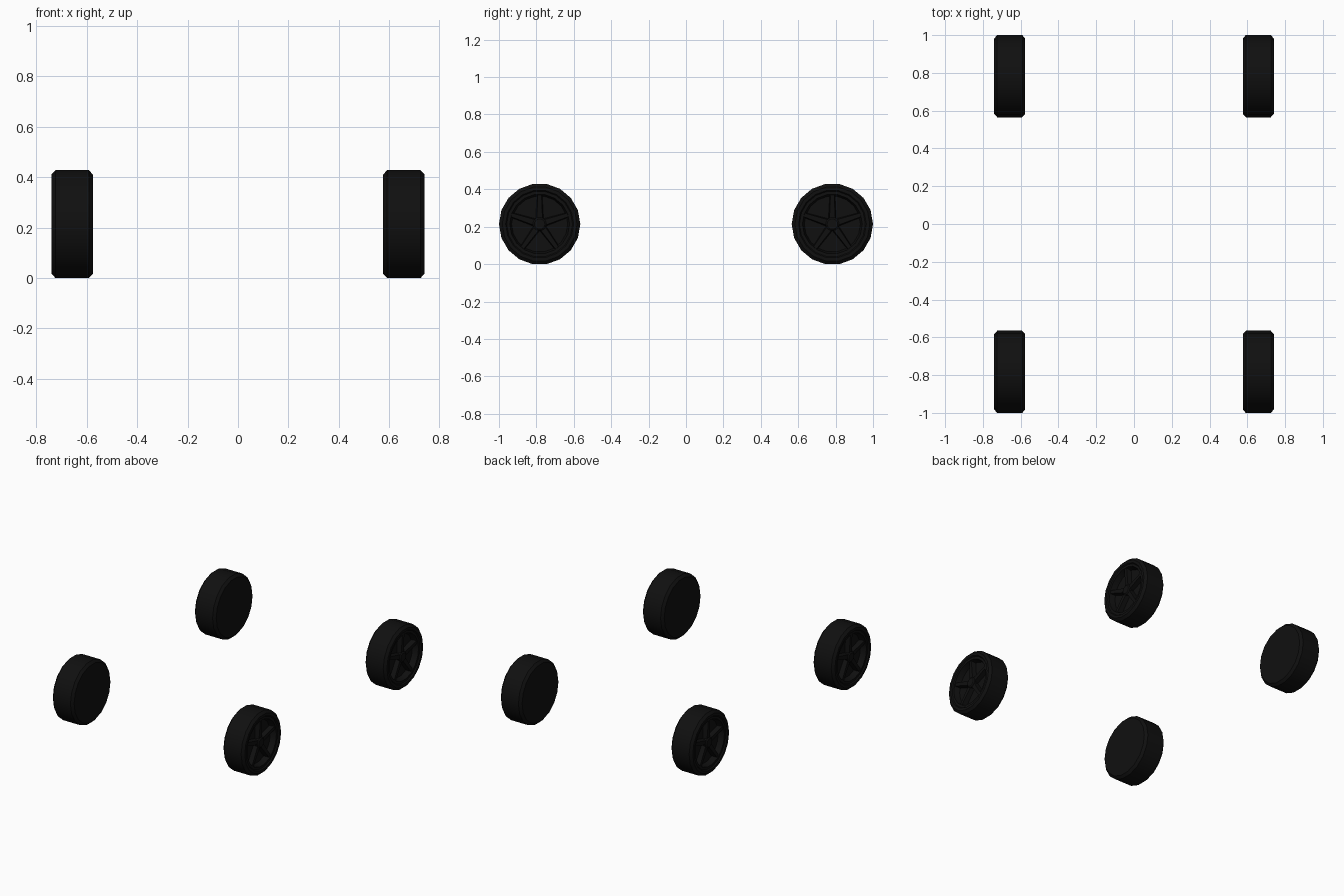
import bpy, bmesh, math

cube = bpy.data.objects.get("Cube")
if cube:
    bpy.data.objects.remove(cube, do_unlink=True)

SIDES = 18
RADIUS = 0.2175
AXLE_X, AXLE_Y = 0.658, 0.7825
AXLE_Z = RADIUS * math.cos(math.pi / SIDES)

black = bpy.data.materials.new("black rubber")
black.use_nodes = True
black.diffuse_color = (0.005, 0.005, 0.005, 1)
black.node_tree.nodes["Principled BSDF"].inputs["Base Color"].default_value = black.diffuse_color


def finish(name, bm, side, y):
    """Place a part built around its axle, with +x as the outer side."""
    for v in bm.verts:
        v.co.x *= side
    bmesh.ops.recalc_face_normals(bm, faces=bm.faces)
    mesh = bpy.data.meshes.new(name)
    bm.to_mesh(mesh)
    bm.free()
    mesh.materials.append(black)
    obj = bpy.data.objects.new(name, mesh)
    obj.location = (side * AXLE_X, y, AXLE_Z)
    bpy.context.collection.objects.link(obj)
    bpy.ops.object.select_all(action="DESELECT")
    obj.select_set(True)
    bpy.context.view_layer.objects.active = obj
    bpy.ops.object.shade_smooth_by_angle(angle=math.radians(30))


def lathe(profile):
    """Turn an (x, radius) profile about the x axle; both ends are capped."""
    bm = bmesh.new()
    rings = []
    for x, r in profile:
        angles = [2 * math.pi * i / SIDES for i in range(SIDES)]
        rings.append([bm.verts.new((x, r * math.cos(a), r * math.sin(a))) for a in angles])
    for a, b in zip(rings, rings[1:]):
        for i in range(SIDES):
            j = (i + 1) % SIDES
            bm.faces.new((a[i], a[j], b[j], b[i]))
    bm.faces.new(rings[0])
    bm.faces.new(rings[-1])
    return bm


def spokes(count):
    """Tapered bars reaching from the hub to the rim."""
    bm = bmesh.new()
    for k in range(count):
        a = math.pi / 2 + 2 * math.pi * k / count
        c, s = math.cos(a), math.sin(a)
        ends = []
        for r, half, front in ((0.02, 0.022, 0.062), (0.166, 0.014, 0.07)):
            corners = ((0.03, -half), (0.03, half), (front, half * 0.7), (front, -half * 0.7))
            ends.append([bm.verts.new((x, r * c - w * s, r * s + w * c)) for x, w in corners])
        for i in range(4):
            j = (i + 1) % 4
            bm.faces.new((ends[0][i], ends[0][j], ends[1][j], ends[1][i]))
        bm.faces.new(ends[0])
        bm.faces.new(ends[1])
    return bm


# Chamfered tyre with a closed back and a dished outer side
TYRE = [(-0.082, 0.165), (-0.082, 0.2), (-0.066, RADIUS), (0.066, RADIUS),
        (0.082, 0.2), (0.082, 0.182), (0.074, 0.176), (0.074, 0.16), (0.034, 0.15)]
HUB = [(0.03, 0.036), (0.064, 0.036), (0.07, 0.028)]

for end, y in (("front", -AXLE_Y), ("rear", AXLE_Y)):
    for label, side in (("left", 1), ("right", -1)):
        prefix = f"{end}_{label}_"
        finish(prefix + "tyre", lathe(TYRE), side, y)
        finish(prefix + "hub", lathe(HUB), side, y)
        finish(prefix + "spokes", spokes(5), side, y)
